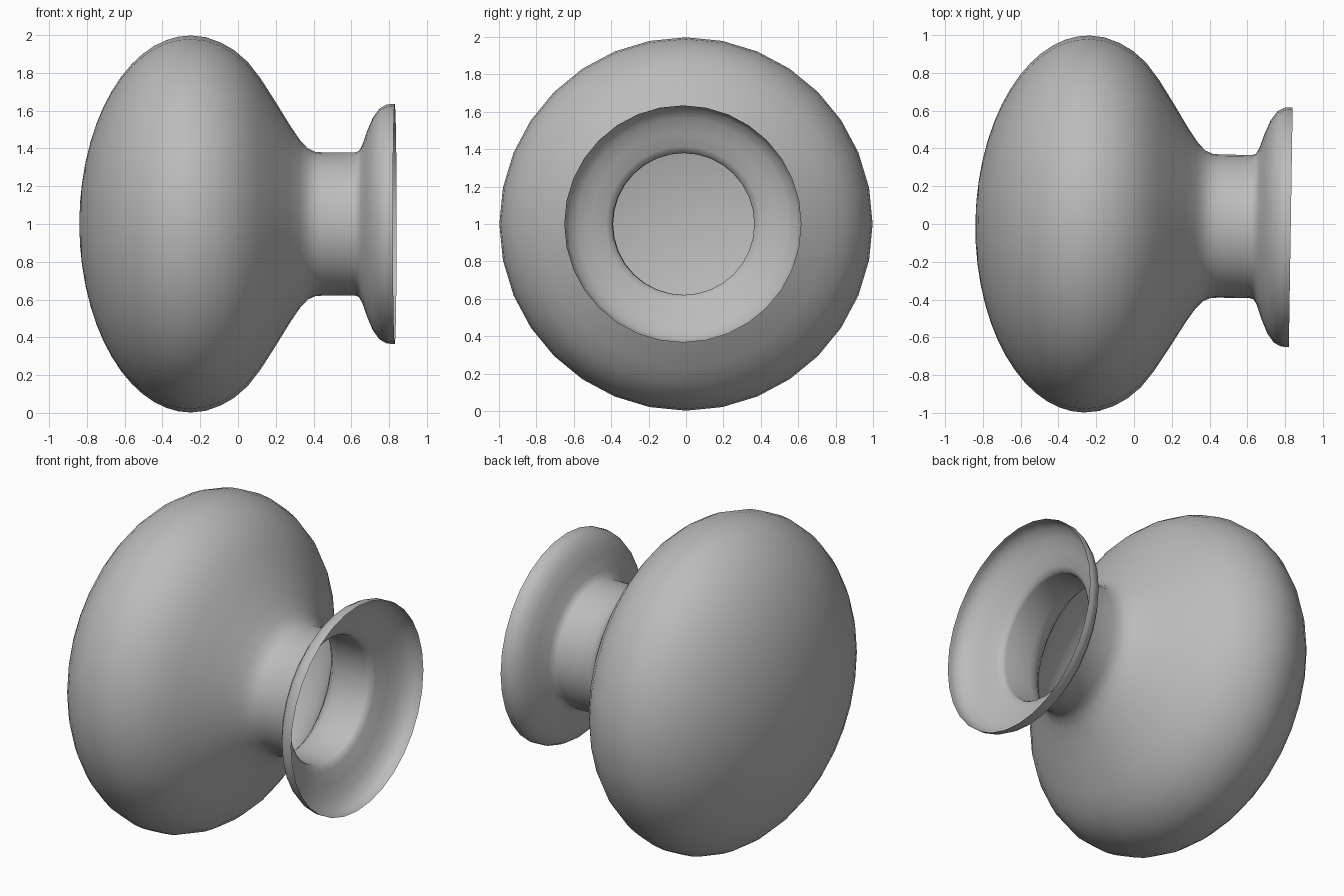
import bpy, bmesh, math
from mathutils import Matrix, Vector

cube = bpy.data.objects.get("Cube")
if cube:
    bpy.data.objects.remove(cube)

SEGMENTS = 32
MID = -0.25          # widest station of the bulb along the axis
RADIUS = 0.998
DEPTH = 0.59         # length of the rounded face

grey = bpy.data.materials.new("plain_grey")
grey.use_nodes = True
colour = (0.5, 0.5, 0.5, 1)
grey.diffuse_color = colour
grey.node_tree.nodes["Principled BSDF"].inputs["Base Color"].default_value = colour

# Rounded face: a quarter ellipse from the tip to the widest ring
STEPS = 14
profile = []
for i in range(STEPS + 1):
    a = math.pi / 2 * i / STEPS
    profile.append((MID - DEPTH * math.cos(a), RADIUS * math.sin(a)))

# Shoulder, waist and flared mounting flange, as (axis, radius)
profile += [(-0.17, 0.989), (-0.09, 0.96), (-0.02, 0.92), (0.05, 0.86),
            (0.12, 0.77), (0.2, 0.645), (0.28, 0.515), (0.33, 0.442),
            (0.37, 0.4), (0.41, 0.382), (0.45, 0.379), (0.62, 0.379),
            (0.64, 0.386), (0.657, 0.415), (0.685, 0.495), (0.715, 0.565),
            (0.75, 0.612), (0.785, 0.631), (0.805, 0.634), (0.83, 0.634)]

# Lathe the open shell around the x axis
bm = bmesh.new()
verts = [bm.verts.new((x, 0, r)) for x, r in profile]
edges = [bm.edges.new(pair) for pair in zip(verts, verts[1:])]
bmesh.ops.spin(bm, geom=verts + edges, cent=(0, 0, 0), axis=(1, 0, 0),
               angle=math.tau, steps=SEGMENTS, use_duplicate=False)
bmesh.ops.remove_doubles(bm, verts=bm.verts, dist=0.0005)
bmesh.ops.recalc_face_normals(bm, faces=bm.faces)
tip = min(bm.faces, key=lambda f: f.calc_center_median().x)
if tip.normal.x > 0:
    bmesh.ops.reverse_faces(bm, faces=bm.faces)

# Slight lean about the bulb centre, then lift to the ground plane
pivot = Vector((MID, 0, 0))
lean = (Matrix.Translation(pivot + Vector((0, 0, 1)))
        @ Matrix.Rotation(math.radians(-0.9), 4, "Z")
        @ Matrix.Translation(-pivot))
bmesh.ops.transform(bm, matrix=lean, verts=bm.verts)

mesh = bpy.data.meshes.new("knob_shell")
bm.to_mesh(mesh)
bm.free()
mesh.materials.append(grey)
knob = bpy.data.objects.new("knob_shell", mesh)
bpy.context.collection.objects.link(knob)

bpy.context.view_layer.objects.active = knob
knob.select_set(True)
bpy.ops.object.shade_smooth_by_angle(angle=math.radians(50))
